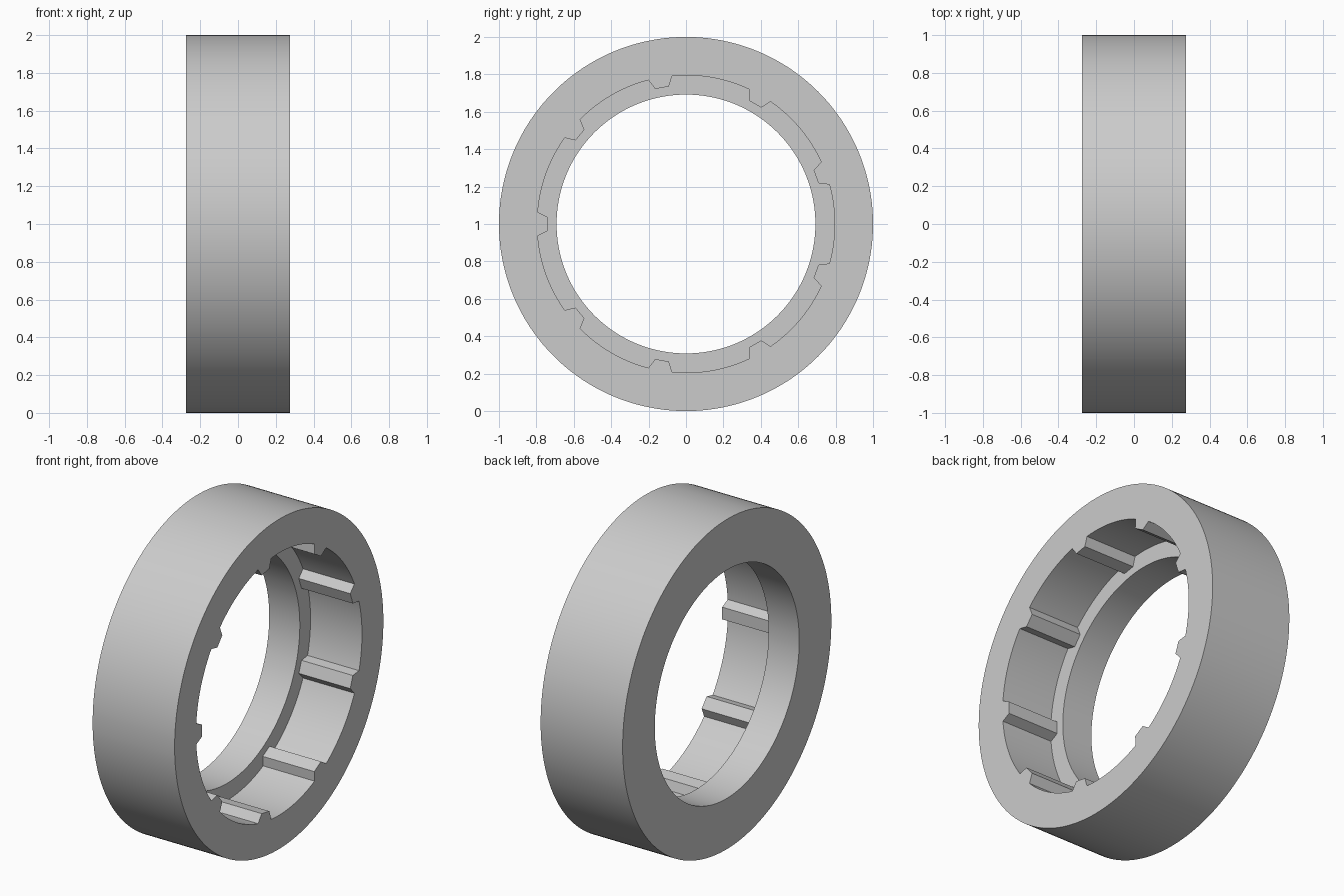
import bpy, bmesh
from math import sin, cos, atan2, asin, hypot, radians, pi

cube = bpy.data.objects.get("Cube")
if cube:
    bpy.data.objects.remove(cube, do_unlink=True)

HALF_WIDTH, SHOULDER_X = 0.275, -0.07
OUTER_R, RECESS_R, LIP_R = 1.0, 0.795, 0.692
TEETH, ARC_STEPS = 9, 18
BASE_HALF, TIP_HALF, TIP_R = 0.064, 0.037, 0.74

# Plain grey material
grey = bpy.data.materials.new("plain_grey")
grey.use_nodes = True
colour = (0.6, 0.6, 0.6, 1)
grey.diffuse_color = colour
grey.node_tree.nodes["Principled BSDF"].inputs["Base Color"].default_value = colour

# Toothed outline as (angle, radius): one tooth and one arc per sector
pitch = 2 * pi / TEETH
base_angle = asin(BASE_HALF / RECESS_R)
sector = [(-base_angle, RECESS_R)]
sector += [(atan2(w, TIP_R), hypot(w, TIP_R)) for w in (-TIP_HALF, 0, TIP_HALF)]
arc = (pitch - 2 * base_angle) / ARC_STEPS
sector += [(base_angle + i * arc, RECESS_R) for i in range(ARC_STEPS)]
toothed = [(pi + k * pitch + a, r) for k in range(TEETH) for a, r in sector]


def add_ring(bm, x, radius=None):
    """Ring of vertices around the x axis; toothed when no radius is given."""
    return [bm.verts.new((x, (radius or r) * cos(a), 1 + (radius or r) * sin(a)))
            for a, r in toothed]


# Ring body: closed cross-section swept through successive rings
bm = bmesh.new()
rings = [add_ring(bm, -HALF_WIDTH, OUTER_R),
         add_ring(bm, HALF_WIDTH, OUTER_R),
         add_ring(bm, HALF_WIDTH),
         add_ring(bm, SHOULDER_X),
         add_ring(bm, SHOULDER_X, LIP_R),
         add_ring(bm, -HALF_WIDTH, LIP_R)]
for ring, following in zip(rings, rings[1:] + rings[:1]):
    for i in range(len(ring)):
        j = (i + 1) % len(ring)
        bm.faces.new((ring[i], ring[j], following[j], following[i]))
bmesh.ops.recalc_face_normals(bm, faces=bm.faces)
mesh = bpy.data.meshes.new("toothed_ring")
bm.to_mesh(mesh)
bm.free()
mesh.materials.append(grey)
body = bpy.data.objects.new("toothed_ring", mesh)
bpy.context.collection.objects.link(body)

# Smooth round walls, crisp tooth edges
bpy.ops.object.select_all(action="DESELECT")
body.select_set(True)
bpy.context.view_layer.objects.active = body
bpy.ops.object.shade_smooth_by_angle(angle=radians(25))
